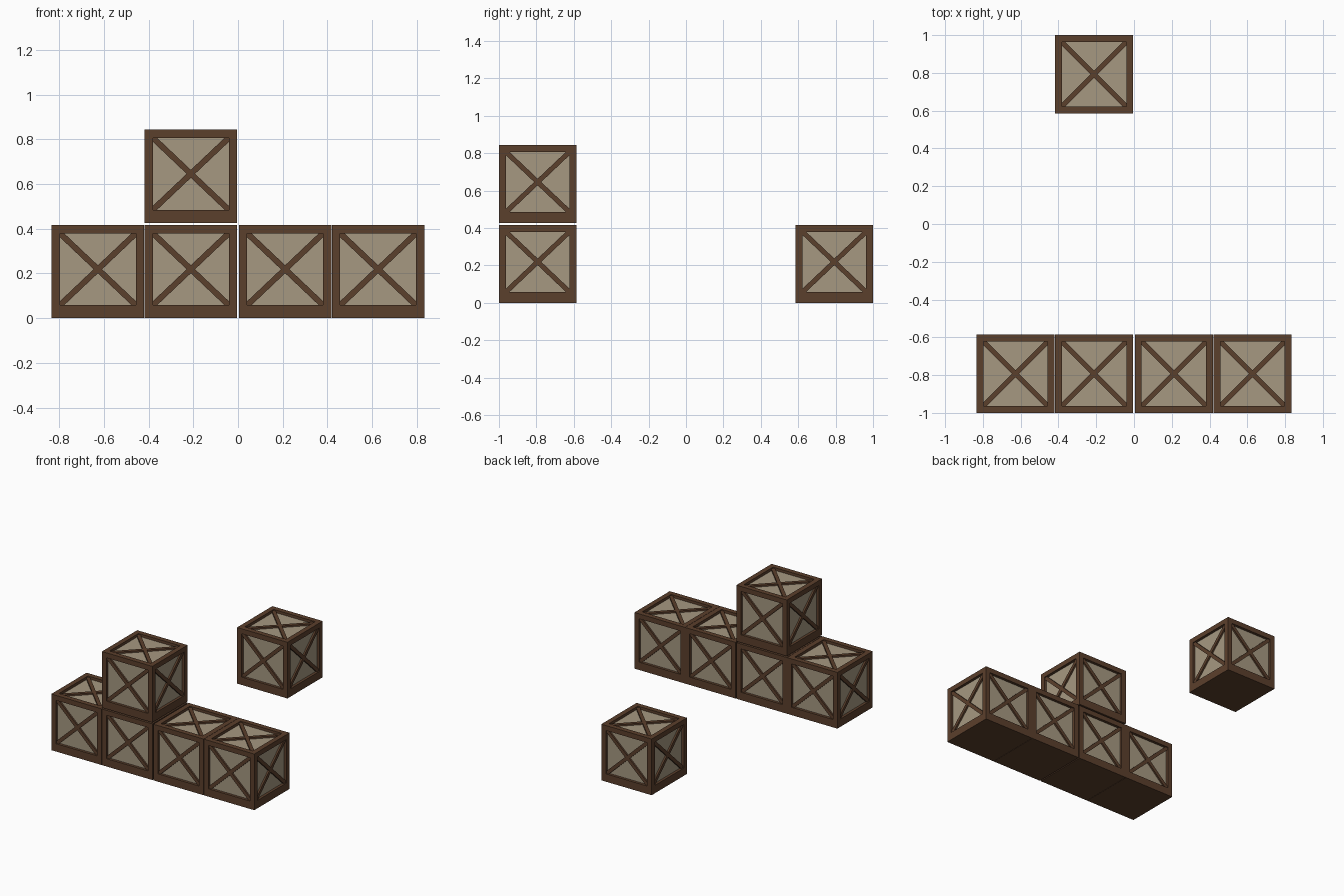
import bpy, bmesh
from math import atan2, hypot, pi
from mathutils import Matrix, Vector

if "Cube" in bpy.data.objects:
    bpy.data.objects.remove(bpy.data.objects["Cube"])

S, POST, BASE = 0.414, 0.037, 0.058   # crate edge, frame width, base thickness
H = 0.417                             # crate height
RECESS, BRACE_IN, BRACE_W = 0.02, 0.008, 0.026


def material(name, rgb):
    m = bpy.data.materials.new(name)
    m.diffuse_color = (*rgb, 1)
    m.use_nodes = True
    m.node_tree.nodes["Principled BSDF"].inputs["Base Color"].default_value = m.diffuse_color
    return m


def box(bm, size, centre, turn=Matrix()):
    bmesh.ops.create_cube(bm, size=1, matrix=turn @ Matrix.Translation(centre)
                          @ Matrix.Diagonal((*size, 1)))


def mesh(name, bm, mat):
    me = bpy.data.meshes.new(name)
    bm.to_mesh(me)
    bm.free()
    me.materials.append(mat)
    return me


wood = material("dark_wood", (0.105, 0.05, 0.025))
board = material("pale_boards", (0.38, 0.315, 0.22))
h = S / 2

# Recessed board panels
bm = bmesh.new()
inner = S - 2 * RECESS
box(bm, (inner, inner, H - RECESS - 0.03), (0, 0, (H - RECESS + 0.03) / 2))
panels = mesh("crate_panels", bm, board)

# Frame: solid base, corner posts, top rails
bm = bmesh.new()
box(bm, (S, S, BASE), (0, 0, BASE / 2))
p = h - POST / 2
for sx in (-1, 1):
    for sy in (-1, 1):
        box(bm, (POST, POST, H - BASE), (sx * p, sy * p, (H + BASE) / 2))
for s in (-1, 1):
    box(bm, (S - 2 * POST, POST, POST), (0, s * p, H - POST / 2))
    box(bm, (POST, S - 2 * POST, POST), (s * p, 0, H - POST / 2))
frame = mesh("crate_frame", bm, wood)

# Crossed braces on four sides and the lid
bm = bmesh.new()
w, z0, z1 = S - 2 * POST, BASE, H - POST
depth = RECESS - BRACE_IN + 0.005


def cross(place, wide, tall):
    for s in (-1, 1):
        turn = place @ Matrix.Rotation(s * atan2(tall, wide), 4, 'Z')
        box(bm, (hypot(wide, tall) + 0.012, BRACE_W, depth), (0, 0, -depth / 2), turn)


for k in range(4):
    cross(Matrix.Rotation(k * pi / 2, 4, 'Z')
          @ Matrix.Translation((0, -h + BRACE_IN, (z0 + z1) / 2))
          @ Matrix.Rotation(pi / 2, 4, 'X'), w, z1 - z0)
cross(Matrix.Translation((0, 0, H - BRACE_IN)), w, w)
braces = mesh("crate_braces", bm, wood)

# Row of four, one stacked on top, one set apart behind
spots = [(-0.627, -0.793, 0), (-0.211, -0.793, 0), (0.211, -0.793, 0),
         (0.627, -0.793, 0), (-0.211, -0.793, 0.427), (-0.211, 0.793, 0)]
for i, spot in enumerate(spots, 1):
    for me in (panels, frame, braces):
        ob = bpy.data.objects.new(f"{me.name}_{i}", me)
        ob.location = Vector(spot)
        bpy.context.collection.objects.link(ob)
